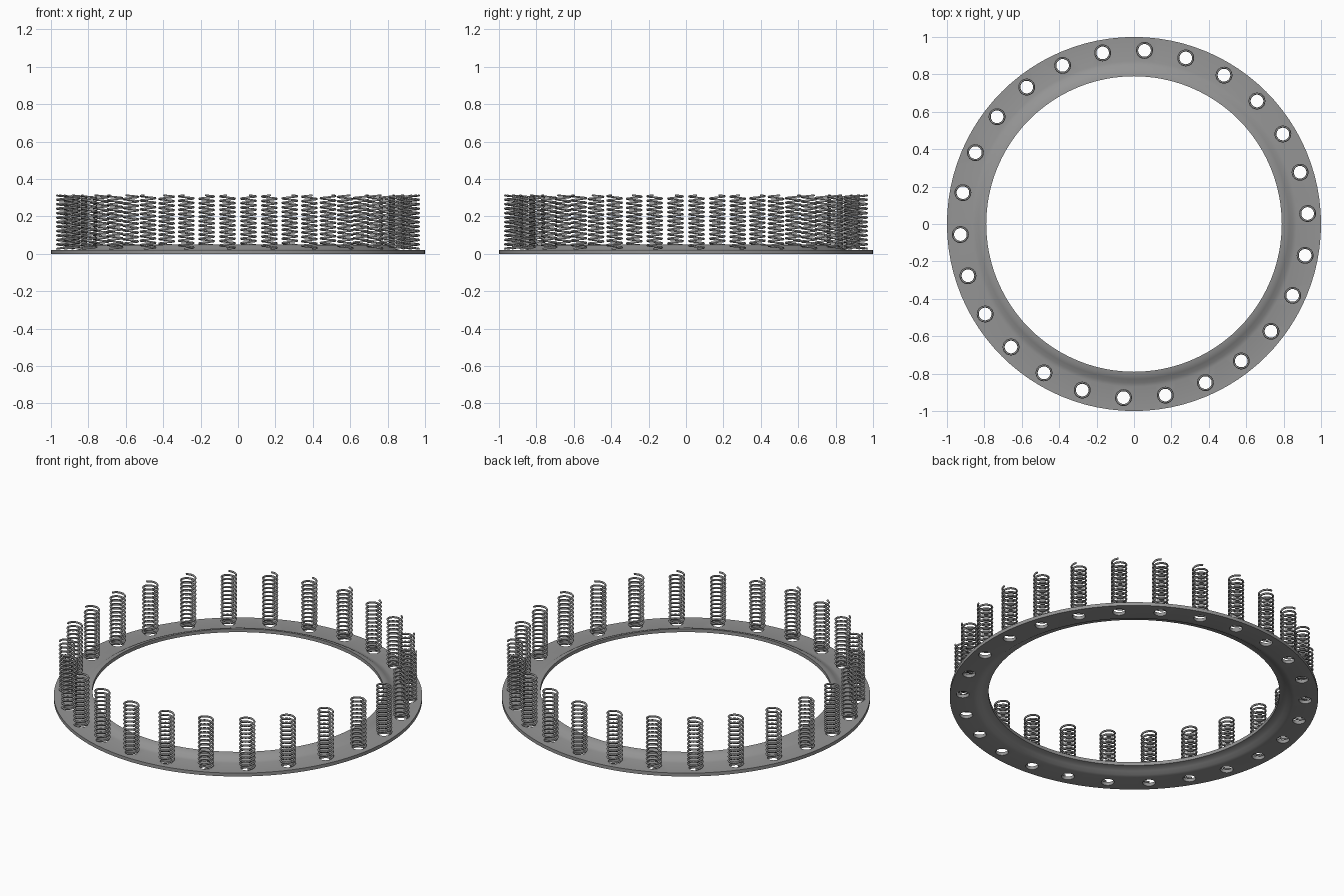
import bpy, bmesh, math
from mathutils import Matrix, Vector

old = bpy.data.objects.get("Cube")
if old:
    bpy.data.objects.remove(old, do_unlink=True)

COUNT = 26             # springs and holes round the ring
BOLT_RADIUS = 0.93
STEP = math.tau / COUNT
ANGLES = [STEP * (k + 0.25) for k in range(COUNT)]

steel = bpy.data.materials.new("steel grey")
steel.use_nodes = True
grey = (0.3, 0.3, 0.3, 1)
steel.diffuse_color = grey
steel.node_tree.nodes["Principled BSDF"].inputs["Base Color"].default_value = grey


def add_mesh(name, bm):
    bmesh.ops.recalc_face_normals(bm, faces=bm.faces)
    mesh = bpy.data.meshes.new(name)
    bm.to_mesh(mesh)
    bm.free()
    mesh.materials.append(steel)
    obj = bpy.data.objects.new(name, mesh)
    bpy.context.collection.objects.link(obj)
    return obj


def select_only(obj):
    bpy.ops.object.select_all(action="DESELECT")
    obj.select_set(True)
    bpy.context.view_layer.objects.active = obj


# Flat flange with an upturned inner lip, spun from its cross-section
lip = [(0.87, 0), (0.85, 0.005), (0.83, 0.018), (0.81, 0.027), (0.79, 0.03)]
thickness = 0.02
profile = [(1, 0)] + lip + [(r, z + thickness) for r, z in reversed(lip)] + [(1, thickness)]
bm = bmesh.new()
verts = [bm.verts.new((r, 0, z)) for r, z in profile]
edges = [bm.edges.new((a, b)) for a, b in zip(verts, verts[1:] + verts[:1])]
bmesh.ops.spin(bm, geom=verts + edges, cent=(0, 0, 0), axis=(0, 0, 1),
               angle=math.tau, steps=96, use_merge=True)
bmesh.ops.remove_doubles(bm, verts=bm.verts, dist=0.0001)
ring = add_mesh("flanged_ring", bm)

# Holes under the springs
bm = bmesh.new()
for a in ANGLES:
    place = Matrix.Rotation(a, 4, "Z") @ Matrix.Translation((BOLT_RADIUS, 0, 0))
    bmesh.ops.create_cone(bm, cap_ends=True, segments=24, radius1=0.035,
                          radius2=0.035, depth=0.2, matrix=place)
cutter = add_mesh("hole_cutter", bm)
cutter.hide_render = True
cut = ring.modifiers.new("holes", "BOOLEAN")
cut.operation = "DIFFERENCE"
cut.solver = "EXACT"
cut.object = cutter
select_only(ring)
bpy.ops.object.modifier_apply(modifier=cut.name)
bpy.data.objects.remove(cutter, do_unlink=True)
bpy.ops.object.shade_smooth_by_angle(angle=math.radians(35))

# One coil spring: a round wire swept along a helix
TURNS, PER_TURN, SIDES = 12, 24, 6
COIL, WIRE, BOTTOM, TOP = 0.0395, 0.0055, 0.027, 0.313
bm = bmesh.new()
loops = []
total = TURNS * PER_TURN
for i in range(total + 1):
    t = math.tau * i / PER_TURN
    out = Vector((math.cos(t), math.sin(t), 0))
    centre = out * COIL + Vector((0, 0, BOTTOM + (TOP - BOTTOM) * i / total))
    loop = []
    for s in range(SIDES):
        w = math.tau * s / SIDES
        loop.append(bm.verts.new(centre + WIRE * (out * math.cos(w) + Vector((0, 0, math.sin(w))))))
    loops.append(loop)
for a, b in zip(loops, loops[1:]):
    for s in range(SIDES):
        n = (s + 1) % SIDES
        bm.faces.new((a[s], a[n], b[n], b[s]))
bm.faces.new(loops[0])
bm.faces.new(loops[-1])
spring = add_mesh("spring_1", bm)
select_only(spring)
bpy.ops.object.shade_smooth_by_angle(angle=math.radians(65))

# Repeat the spring round the ring
for k, a in enumerate(ANGLES):
    obj = spring
    if k:
        obj = bpy.data.objects.new(f"spring_{k + 1}", spring.data)
        bpy.context.collection.objects.link(obj)
    obj.location = (BOLT_RADIUS * math.cos(a), BOLT_RADIUS * math.sin(a), 0)
    obj.rotation_euler.z = a
